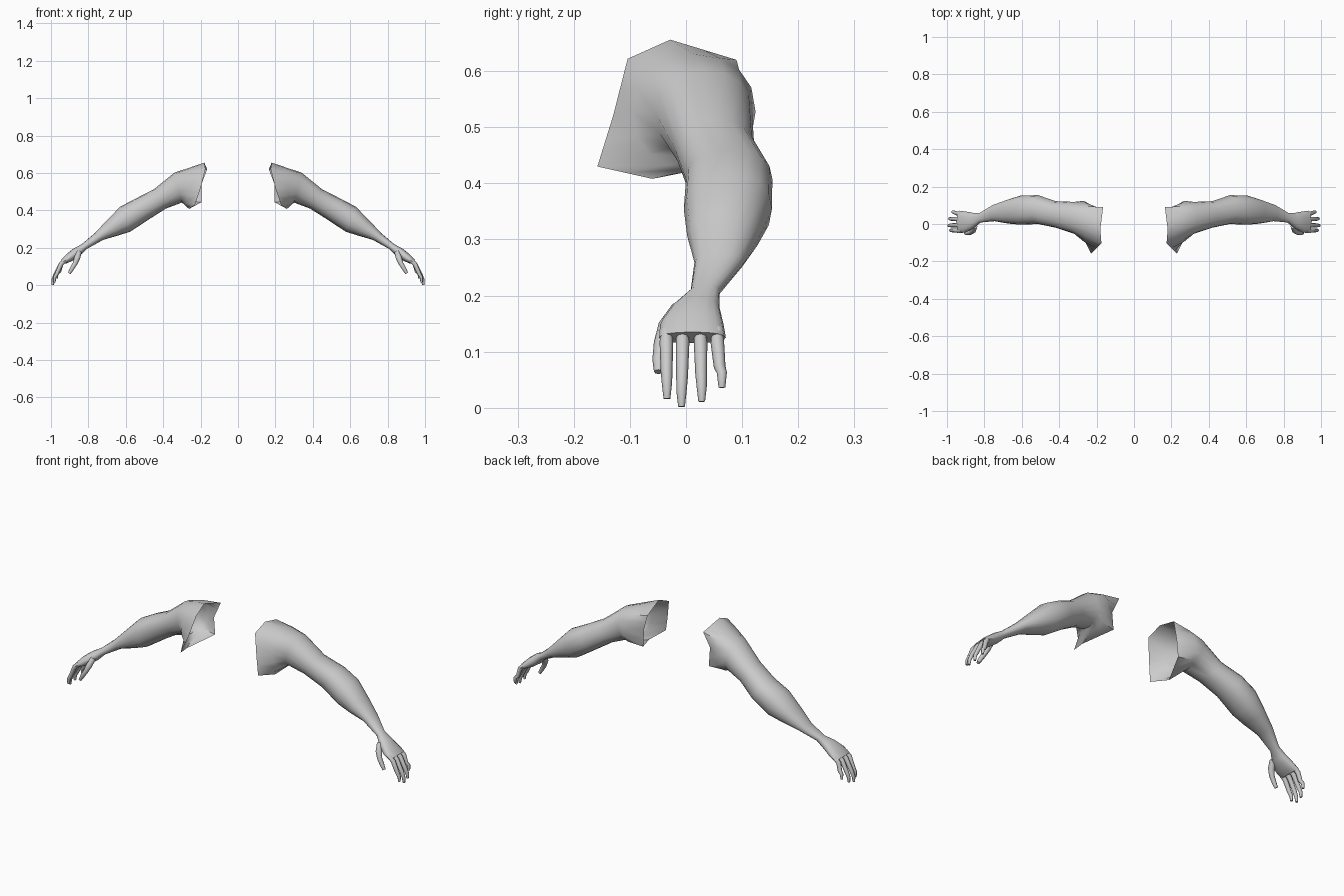
import bpy, bmesh, math
from mathutils import Vector

if "Cube" in bpy.data.objects:
    bpy.data.objects.remove(bpy.data.objects["Cube"])

SIDES = 16
grey = bpy.data.materials.new("light_grey")
grey.diffuse_color = (0.6, 0.6, 0.6, 1)
grey.use_nodes = True
grey.node_tree.nodes["Principled BSDF"].inputs["Base Color"].default_value = grey.diffuse_color


def loft(name, rings, cap_start, cap_end):
    """Skin a list of point rings, mirror across x and shade smooth."""
    bm = bmesh.new()
    loops = [[bm.verts.new(p) for p in ring] for ring in rings]
    n = len(loops[0])
    for a, b in zip(loops, loops[1:]):
        for i in range(n):
            j = (i + 1) % n
            bm.faces.new((a[i], a[j], b[j], b[i]))
    if cap_start:
        bm.faces.new(loops[0])
    if cap_end:
        bm.faces.new(loops[-1])
    bmesh.ops.recalc_face_normals(bm, faces=bm.faces)
    mesh = bpy.data.meshes.new(name)
    bm.to_mesh(mesh)
    bm.free()
    mesh.materials.append(grey)
    ob = bpy.data.objects.new(name, mesh)
    bpy.context.collection.objects.link(ob)
    ob.modifiers.new("mirror", "MIRROR").use_clip = False
    bpy.ops.object.select_all(action="DESELECT")
    ob.select_set(True)
    bpy.context.view_layer.objects.active = ob
    bpy.ops.object.shade_smooth_by_angle(angle=math.radians(50))
    return ob


def section(top, bottom, y0, y1):
    """Rounded cross-section from its top and bottom (x, z) and its y range."""
    t, b = Vector((top[0], 0, top[1])), Vector((bottom[0], 0, bottom[1]))
    mid, up = (t + b) / 2, (t - b) / 2
    pts = []
    for i in range(SIDES):
        a = 2 * math.pi * i / SIDES
        c, s = math.cos(a), math.sin(a)
        c = math.copysign(abs(c) ** 0.9, c)
        s = math.copysign(abs(s) ** 0.9, s)
        pts.append(mid + up * s + Vector((0, (y0 + y1) / 2 + (y1 - y0) / 2 * c, 0)))
    return pts


def tube(name, path, radii, sides=8):
    """Tapered tube along a path in which y stays nearly constant."""
    path = [Vector(p) for p in path]
    rings = []
    for i, p in enumerate(path):
        d = (path[min(i + 1, len(path) - 1)] - path[max(i - 1, 0)]).normalized()
        u = d.cross(Vector((0, 1, 0))).normalized()
        v = d.cross(u)
        rings.append([p + radii[i] * (u * math.cos(k * math.tau / sides)
                                      + v * math.sin(k * math.tau / sides))
                      for k in range(sides)])
    return loft(name, rings, True, True)


# Open, angular shoulder edge: back, over the top, front, underside
rim = [Vector(p) for p in (
    (0.195, 0.075, 0.54), (0.165, 0.09, 0.62), (0.18, -0.028, 0.656), (0.174, -0.104, 0.622),
    (0.2, -0.13, 0.52), (0.23, -0.158, 0.43), (0.262, -0.06, 0.408), (0.195, 0.085, 0.444))]
edge = []
for p, q in zip(rim, rim[1:] + rim[:1]):
    edge += [p, (p + q) / 2]

# Arm from shoulder to knuckles
arm = [
    ((0.255, 0.63), (0.28, 0.425), -0.095, 0.124),
    ((0.34, 0.602), (0.30, 0.442), -0.052, 0.118),
    ((0.45, 0.513), (0.385, 0.410), -0.02, 0.122),
    ((0.55, 0.462), (0.475, 0.353), 0.0, 0.154),
    ((0.63, 0.42), (0.575, 0.287), -0.004, 0.153),
    ((0.70, 0.348), (0.64, 0.266), 0.002, 0.132),
    ((0.77, 0.275), (0.72, 0.243), 0.015, 0.104),
    ((0.835, 0.22), (0.81, 0.193), 0.008, 0.06),
    ((0.878, 0.197), (0.845, 0.158), -0.024, 0.06),
    ((0.917, 0.167), (0.885, 0.13), -0.046, 0.067),
    ((0.948, 0.135), (0.922, 0.115), -0.048, 0.071),
]
loft("arm", [edge] + [section(*s) for s in arm], False, True)

# Four curved fingers: y at root, y at tip, tip x, tip z
for name, ya, yb, tx, tz in (("index_finger", -0.035, -0.034, 0.982, 0.016),
                             ("middle_finger", -0.006, -0.008, 0.991, 0.002),
                             ("ring_finger", 0.026, 0.028, 0.987, 0.011),
                             ("little_finger", 0.056, 0.064, 0.97, 0.036)):
    tube(name, [(0.92, ya, 0.138), (0.945, ya, 0.115), (tx - 0.014, (ya + yb) / 2, tz * 0.5 + 0.055),
                (tx - 0.002, yb, tz + 0.026), (tx, yb, tz)],
         [0.011, 0.012, 0.0105, 0.009, 0.006])

# Thumb reaching below the palm
tube("thumb", [(0.85, -0.012, 0.178), (0.86, -0.034, 0.145), (0.872, -0.045, 0.115),
               (0.89, -0.049, 0.085), (0.902, -0.049, 0.064)],
     [0.014, 0.016, 0.0125, 0.011, 0.008])
